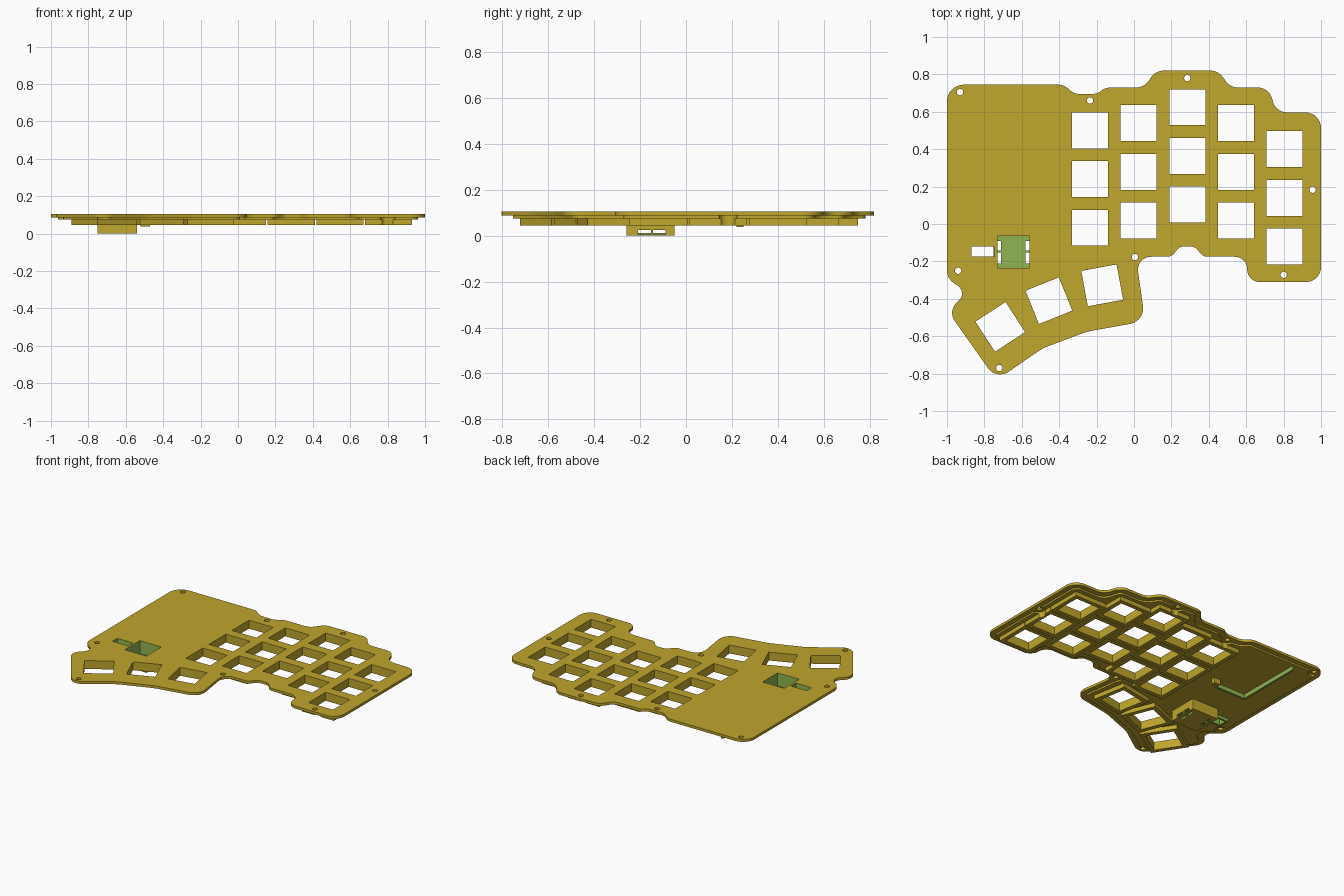
import bpy, bmesh, math
from mathutils import Vector, Matrix

if "Cube" in bpy.data.objects:
    bpy.data.objects.remove(bpy.data.objects["Cube"])


def material(name, rgb):
    m = bpy.data.materials.new(name)
    m.diffuse_color = (*rgb, 1)
    m.use_nodes = True
    m.node_tree.nodes["Principled BSDF"].inputs["Base Color"].default_value = m.diffuse_color
    return m


GOLD = material("mustard", (0.53, 0.385, 0.026))
GREEN = material("leaf green", (0.28, 0.46, 0.085))


def make_object(name, bm, mat):
    bmesh.ops.recalc_face_normals(bm, faces=bm.faces)
    me = bpy.data.meshes.new(name)
    bm.to_mesh(me)
    bm.free()
    me.materials.append(mat)
    ob = bpy.data.objects.new(name, me)
    bpy.context.collection.objects.link(ob)
    return ob


def add_prism(bm, pts, z0, z1):
    face = bm.faces.new([bm.verts.new((x, y, z0)) for x, y in pts])
    ext = bmesh.ops.extrude_face_region(bm, geom=[face])
    top = [v for v in ext["geom"] if isinstance(v, bmesh.types.BMVert)]
    bmesh.ops.translate(bm, vec=(0, 0, z1 - z0), verts=top)


def prisms(name, outlines, z0, z1, mat=GOLD):
    bm = bmesh.new()
    for pts in outlines:
        add_prism(bm, pts, z0, z1)
    return make_object(name, bm, mat)


def rect(x0, x1, y0, y1):
    return [(x0, y0), (x1, y0), (x1, y1), (x0, y1)]


def square(cx, cy, size, deg):
    h, r = size / 2, Matrix.Rotation(math.radians(deg), 2)
    return [tuple(Vector((cx, cy)) + r @ Vector(p))
            for p in ((-h, -h), (h, -h), (h, h), (-h, h))]


def circle(cx, cy, r, n=24):
    return [(cx + r * math.cos(2 * math.pi * i / n),
             cy + r * math.sin(2 * math.pi * i / n)) for i in range(n)]


def rounded(points, inset=0.0, steps=8):
    """Clockwise corner list (x, y, radius) -> inset outline with arcs."""
    n = len(points)
    P = [Vector(p[:2]) for p in points]
    corners = []
    for i in range(n):
        a = (P[i] - P[i - 1]).normalized()
        b = (P[(i + 1) % n] - P[i]).normalized()
        na, nb = Vector((a.y, -a.x)), Vector((b.y, -b.x))
        convex = a.x * b.y - a.y * b.x < 0
        r = max(points[i][2] + (-inset if convex else inset), 0.005)
        corners.append((P[i] + (na + nb) * inset / (1 + na.dot(nb)), r))
    out = []
    for i in range(n):
        c, r = corners[i]
        p, q = corners[i - 1][0] - c, corners[(i + 1) % n][0] - c
        u, v = p.normalized(), q.normalized()
        half = u.angle(v) / 2
        d = min(r / math.tan(half), p.length * 0.49, q.length * 0.49)
        r = d * math.tan(half)
        mid = c + (u + v).normalized() * (r / math.sin(half))
        s, e = c + u * d - mid, c + v * d - mid
        sweep = s.angle_signed(e)
        for k in range(steps + 1):
            out.append(tuple(mid + Matrix.Rotation(-sweep * k / steps, 2) @ s))
    return out


def cut(ob, cutter):
    m = ob.modifiers.new("cut", 'BOOLEAN')
    m.operation, m.object, m.solver = 'DIFFERENCE', cutter, 'EXACT'
    m.material_mode = 'TRANSFER'
    m.use_self = True
    cutter.hide_render = True
    cutter.hide_viewport = True


# Outer contour, clockwise from the back left corner
OUTLINE = [
    (-1, .745, .09), (-.375, .745, .08), (-.32, .695, .08), (-.2, .695, .08),
    (-.15, .73, .08), (.055, .73, .08), (.115, .82, .08), (.45, .82, .08),
    (.515, .73, .08), (.725, .73, .08), (.755, .597, .08), (1, .597, .085),
    (1, -.31, .08), (.605, -.31, .08), (.605, -.175, .08), (.37, -.175, .05),
    (.325, -.12, .05), (.245, -.12, .05), (.2, -.175, .05), (.01, -.175, .07),
    (.06, -.52, .085), (-.25, -.575, .3), (-.49, -.665, .3), (-.735, -.835, .08),
    (-1.0, -.46, .08), (-.885, -.37, .07), (-1, -.29, .08)]

# Key positions: five columns of three, and three fanned thumb keys
KEY = 0.192
COLUMNS = [(-.235, .24), (.025, .279), (.285, .364), (.545, .279), (.805, .14)]
KEYS = [(x, y + d, 0) for x, y in COLUMNS for d in (-.26, 0, .26)]
KEYS += [(-.715, -.55, 33), (-.455, -.41, 22), (-.17, -.328, 10.5)]
SCREWS = [(-.93, .705), (-.235, .66), (.285, .78), (.955, .183),
          (.8, -.272), (.005, -.177), (-.94, -.25), (-.72, -.77)]

# Cutters
key_cutter = prisms("key_cutter", [square(x, y, KEY, a) for x, y, a in KEYS], -.1, .2)
screw_cutter = prisms("screw_cutter", [circle(x, y, .017) for x, y in SCREWS], -.1, .2)
notch_cutter = prisms("notch_cutter", [circle(x, y, .04) for x, y in SCREWS], -.1, .087)
pocket = rect(-.73, -.56, -.235, -.065)
slot = rect(-.87, -.745, -.175, -.12)
port_cutter = prisms("port_cutter", [pocket, slot], .012, .2, GREEN)

# Top plate
plate = prisms("top_plate", [rounded(OUTLINE)], .087, .105)
for c in (key_cutter, screw_cutter, port_cutter):
    cut(plate, c)

# Stepped lip below the plate
lip = prisms("inner_lip", [rounded(OUTLINE, .038)], .075, .087)
for c in (key_cutter, notch_cutter, port_cutter):
    cut(lip, c)

# Deep frames around each key opening
frames = prisms("key_frames", [square(x, y, KEY + .06, a) for x, y, a in KEYS], .045, .0755)
for c in (key_cutter, notch_cutter):
    cut(frames, c)

# Hanging pocket with slotted floor and side windows
box = prisms("pocket_box", [rect(-.75, -.54, -.26, -.05)], 0, .0755)
cut(box, port_cutter)
rows = [(-.21, -.153), (-.143, -.09)]
cut(box, prisms("floor_slot_cutter", [rect(x, x + .02, a, b) for x in (-.73, -.58)
                                      for a, b in rows], -.1, .05, GREEN))
cut(box, prisms("window_cutter", [rect(x, x + .04, a, b) for x in (-.765, -.565)
                                  for a, b in rows], .006, .024, GREEN))

# Collar below the small slot
collar = prisms("slot_collar", [rect(-.885, -.752, -.19, -.105)], .055, .0755, GREEN)
cut(collar, port_cutter)

# Board holder walls and clip under the plain area
prisms("holder_walls", [rect(-.775, -.76, .19, .69), rect(-.76, -.52, .19, .205)],
       .045, .0755, GREEN)
prisms("holder_clip", [rect(-.52, -.47, .22, .25)], .037, .0755)
